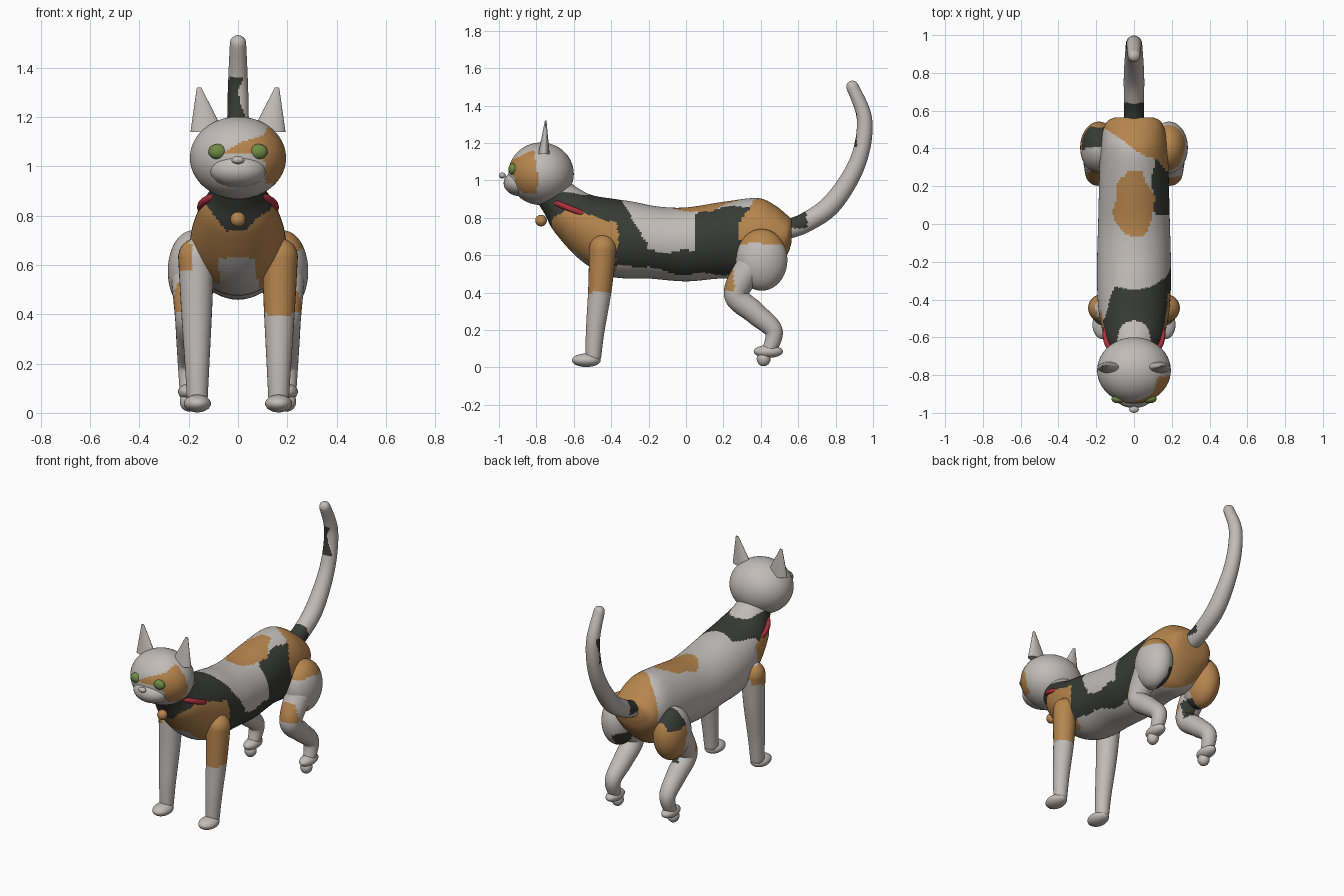
import bpy, bmesh, math
from mathutils import Vector, Matrix

if "Cube" in bpy.data.objects:
    bpy.data.objects.remove(bpy.data.objects["Cube"])

# Flat colours (linear)
COLOURS = [("white_fur", (0.53, 0.50, 0.475)), ("orange_fur", (0.47, 0.235, 0.075)),
           ("black_fur", (0.04, 0.043, 0.036)), ("green_eye", (0.16, 0.26, 0.06)),
           ("red_collar", (0.40, 0.03, 0.045))]
MATS = []
for name, c in COLOURS:
    m = bpy.data.materials.new(name)
    m.diffuse_color = (*c, 1)
    m.use_nodes = True
    m.node_tree.nodes["Principled BSDF"].inputs["Base Color"].default_value = m.diffuse_color
    MATS.append(m)
WHITE, ORANGE, BLACK, GREEN, RED = range(5)


def finish(name, bm, paint):
    """Turn a bmesh into an object; paint is a colour index or a rule on position."""
    bmesh.ops.recalc_face_normals(bm, faces=bm.faces)
    for f in bm.faces:
        f.smooth = True
        p = f.calc_center_median()
        w = 0.008 * math.sin(31 * p.y + 23 * p.z)   # ragged patch edges
        f.material_index = paint(p.x + w, p.y + w, p.z - w) if callable(paint) else paint
    me = bpy.data.meshes.new(name)
    bm.to_mesh(me)
    bm.free()
    for m in MATS:
        me.materials.append(m)
    ob = bpy.data.objects.new(name, me)
    bpy.context.collection.objects.link(ob)
    return ob


def ball(name, loc, radii, paint, seg=32):
    bm = bmesh.new()
    mat = Matrix.Translation(loc) @ Matrix.Diagonal((*radii, 1))
    bmesh.ops.create_uvsphere(bm, u_segments=seg, v_segments=seg * 3 // 4, radius=1, matrix=mat)
    return finish(name, bm, paint)


def smooth_path(rows, steps):
    """Catmull-Rom interpolation of rows of numbers."""
    out = []
    for i in range(len(rows) - 1):
        a, b, c, d = (rows[max(0, min(len(rows) - 1, i + k))] for k in (-1, 0, 1, 2))
        for s in range(steps):
            t = s / steps
            out.append([0.5 * (2 * q + (r - p) * t + (2 * p - 5 * q + 4 * r - s4) * t * t
                               + (3 * q - p - 3 * r + s4) * t ** 3)
                        for p, q, r, s4 in zip(a, b, c, d)])
    return out + [list(rows[-1])]


def loft(name, rings, seg, paint):
    """Rings are (x, top y, top z, bottom y, bottom z, half width)."""
    bm = bmesh.new()
    loops = []
    for x, ty, tz, by, bz, w in rings:
        mid = Vector((x, (ty + by) / 2, (tz + bz) / 2))
        up = Vector((0, (ty - by) / 2, (tz - bz) / 2))
        loops.append([bm.verts.new(mid + up * math.cos(a) + Vector((w * math.sin(a), 0, 0)))
                      for a in (2 * math.pi * k / seg for k in range(seg))])
    for a, b in zip(loops, loops[1:]):
        for k in range(seg):
            n = (k + 1) % seg
            bm.faces.new((a[k], a[n], b[n], b[k]))
    bm.faces.new(loops[0])
    bm.faces.new(loops[-1])
    return finish(name, bm, paint)


def tube(name, pts, paint, steps=8, seg=28):
    """Round-ended tube along points (x, y, z, radius)."""
    path = smooth_path(pts, steps)
    rings = []
    last = len(path) - 1
    for i, (x, y, z, r) in enumerate(path):
        a, b = path[max(0, i - 1)], path[min(last, i + 1)]
        t = Vector((b[1] - a[1], b[2] - a[2])).normalized()
        caps = [(0, 1)]
        dome = [(math.sin(q), math.cos(q)) for q in (0.35, 0.7, 1.05, 1.3, 1.5)]
        if i == 0:
            caps = [(-s, c) for s, c in reversed(dome)] + caps
        if i == last:
            caps = caps + dome
        for s, c in caps:
            cy, cz, q = y + t.x * r * s, z + t.y * r * s, r * c
            rings.append((x, cy - t.y * q, cz + t.x * q, cy + t.y * q, cz - t.x * q, q))
    return loft(name, rings, seg, paint)


# Coat patch rules
def coat(x, y, z):
    if z > 0.75 and (x / 0.105) ** 2 + ((y - 0.1) / 0.18) ** 2 < 1:
        return ORANGE                                        # back spot
    if y > max(0.41 - 0.7 * x, 0.32 - 0.25 * (0.86 - z)):
        return ORANGE                                        # rump
    if z > 0.93 and abs(x) < 0.115 and y > -0.72:
        return WHITE                                         # nape
    if y < -0.5 and z > 0.73 and abs(x) < 0.04 + (z - 0.73) * 0.8:
        return BLACK                                         # bib
    if y < (-0.37 if x > 0 else -0.46) and z < 0.68 - 0.26 * y and x > -0.18:
        return WHITE if z < 0.51 or (abs(x) < 0.075 and z < 0.62) else ORANGE
    if y < -0.17 - (z - 0.6) * 0.6 and y < -0.2:             # shoulder saddle
        if x > 0:
            return BLACK if z > 0.54 else WHITE
        return BLACK if z > 0.78 and (y < -0.52 or x > -0.09 + (y + 0.3) * 0.35) else WHITE
    if x > 0.06 and z < 0.62 and y > -0.4:                   # flank
        return BLACK if z > 0.5 - 0.3 * min(0, y + 0.08) else WHITE
    if x > 0.1 and y > 0.045 + max(0, z - 0.78) * 0.6:
        return BLACK
    return WHITE


def face_patch(x, y, z):
    inside = x > -0.05 and y < -0.8 and 0.92 < z < min(1.15, 1.08 + 0.6 * x)
    return ORANGE if inside and (z > 1.045 or x > 0.115) else WHITE


def tail_patch(x, y, z):
    if y < 0.65 and z > 0.75:
        return BLACK
    return BLACK if 1.19 < z < 1.36 and y < 0.93 - 0.8 * x else WHITE


def front_leg_patch(x, y, z):
    if x > 0:
        return ORANGE if z > 0.4 else WHITE
    return ORANGE if x < -0.19 and 0.58 < z < 0.69 else WHITE


def hind_leg_patch(x, y, z):
    if x > 0:
        if z > 0.66 or (y < 0.255 and 0.41 < z < 0.52):
            return ORANGE
        return BLACK if x < 0.17 and y > 0.4 and 0.4 < z < 0.52 else WHITE
    if y > 0.4 and z > 0.4:
        return BLACK if z > 0.64 and y < 0.51 else ORANGE
    if y < 0.28 and z > 0.42:
        return ORANGE
    return BLACK if x > -0.19 and y > 0.3 and 0.36 < z < 0.46 else WHITE


# Torso and neck
torso = [(0, -0.63, 1.00, -0.80, 0.89, 0.10), (0, -0.58, 0.96, -0.755, 0.82, 0.115),
         (0, -0.50, 0.92, -0.70, 0.72, 0.155), (0, -0.38, 0.90, -0.56, 0.57, 0.185),
         (0, -0.28, 0.885, -0.40, 0.485, 0.195), (0, -0.15, 0.86, -0.20, 0.475, 0.195),
         (0, 0.0, 0.855, 0.0, 0.46, 0.19), (0, 0.20, 0.885, 0.20, 0.475, 0.185),
         (0, 0.38, 0.905, 0.38, 0.46, 0.18), (0, 0.47, 0.87, 0.47, 0.51, 0.17),
         (0, 0.54, 0.815, 0.54, 0.60, 0.145), (0, 0.565, 0.79, 0.565, 0.67, 0.10)]
loft("torso", smooth_path(torso, 12), 96, coat)

# Head, muzzle and nose
ball("head", (0, -0.775, 1.035), (0.195, 0.175, 0.167), face_patch, 80)
ball("muzzle", (0, -0.885, 0.985), (0.115, 0.09, 0.07), WHITE)
ball("nose", (0, -0.982, 1.026), (0.026, 0.018, 0.016), WHITE, 16)

# Tail
tube("tail", [(0, 0.53, 0.735, 0.052), (0, 0.64, 0.775, 0.053), (0, 0.785, 0.88, 0.054),
              (0, 0.917, 1.095, 0.046), (0, 0.955, 1.32, 0.041), (0, 0.89, 1.50, 0.033)],
     tail_patch, 12, 36)

# Paired parts
for s, side in ((1, "right"), (-1, "left")):
    ball(side + "_eye", (s * 0.083, -0.925, 1.06), (0.037, 0.024, 0.031), GREEN, 24)

    # Ear: flattened cone leaning outwards
    bm = bmesh.new()
    bmesh.ops.create_cone(bm, cap_ends=True, segments=32, radius1=0.068, radius2=0.009, depth=0.18)
    for v in bm.verts:
        t = v.co.z / 0.18 + 0.5
        v.co = Vector((s * 0.125 + v.co.x + s * 0.033 * t, -0.76 + v.co.y * 0.45 + 0.01 * t, 1.14 + 0.18 * t))
    finish(side + "_ear", bm, WHITE)

    # Front leg
    tube(side + "_front_leg", [(s * 0.17, -0.445, 0.635, 0.073), (s * 0.168, -0.46, 0.42, 0.063),
                               (s * 0.166, -0.485, 0.2, 0.05), (s * 0.165, -0.495, 0.06, 0.042)],
         front_leg_patch, 14)
    ball(side + "_front_paw", (s * 0.165, -0.533, 0.038), (0.055, 0.077, 0.036), WHITE)

    # Hind leg
    ball(side + "_thigh", (s * 0.185, 0.405, 0.575), (0.1, 0.137, 0.165), hind_leg_patch, 56)
    tube(side + "_hind_leg", [(s * 0.19, 0.34, 0.53, 0.08), (s * 0.19, 0.268, 0.39, 0.066),
                              (s * 0.19, 0.37, 0.29, 0.06), (s * 0.195, 0.468, 0.195, 0.049),
                              (s * 0.2, 0.445, 0.09, 0.037)], hind_leg_patch, 10)
    ball(side + "_hind_paw", (s * 0.2, 0.44, 0.085), (0.043, 0.078, 0.034), WHITE)
    ball(side + "_hind_toes", (s * 0.2, 0.415, 0.046), (0.036, 0.037, 0.04), WHITE, 24)

# Collar ring, tilted up towards the throat, with its bell
bpy.ops.mesh.primitive_torus_add(major_radius=0.15, minor_radius=0.016, major_segments=64,
                                 minor_segments=16, location=(0, -0.585, 0.835),
                                 rotation=(-math.atan2(0.06, 0.15), 0, 0))
collar = bpy.context.object
collar.name = "collar"
collar.data.materials.append(MATS[RED])
ball("bell", (0, -0.775, 0.785), (0.031, 0.031, 0.031), ORANGE, 24)

# Keep ear bases and caps crisp, everything else smooth
bpy.ops.object.select_all(action='SELECT')
bpy.ops.object.shade_smooth_by_angle(angle=math.radians(50))
